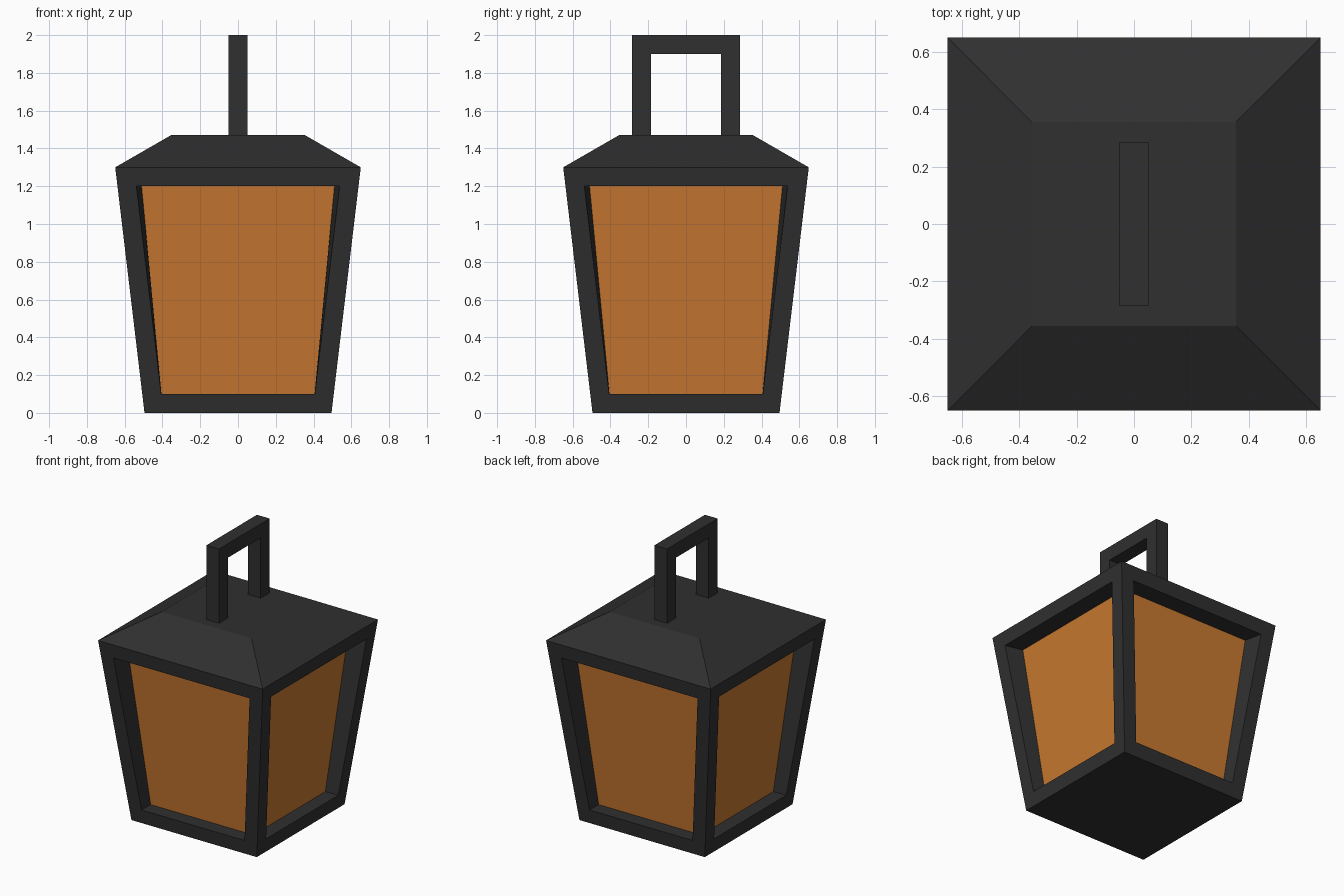
import bpy, bmesh

if "Cube" in bpy.data.objects:
    bpy.data.objects.remove(bpy.data.objects["Cube"])

Z_TOP = 1.30


def material(name, color):
    m = bpy.data.materials.new(name)
    m.diffuse_color = color
    m.use_nodes = True
    m.node_tree.nodes["Principled BSDF"].inputs["Base Color"].default_value = m.diffuse_color
    return m


metal = material("dark_metal", (0.03, 0.029, 0.03, 1))
amber = material("amber_glass", (0.58, 0.19, 0.03, 1))


def half(z):
    """Half width of the tapered body at height z."""
    return 0.495 + (0.65 - 0.495) * z / Z_TOP


def loft(name, rings, mat, caps=True):
    """Bridge a stack of equal-length closed rings, listed in order."""
    bm = bmesh.new()
    loops = [[bm.verts.new(p) for p in ring] for ring in rings]
    for a, b in zip(loops, loops[1:]):
        n = len(a)
        for i in range(n):
            bm.faces.new((a[i], a[(i + 1) % n], b[(i + 1) % n], b[i]))
    if caps:
        bm.faces.new(loops[0][::-1])
        bm.faces.new(loops[-1])
    bmesh.ops.recalc_face_normals(bm, faces=bm.faces)
    me = bpy.data.meshes.new(name)
    bm.to_mesh(me)
    bm.free()
    me.materials.append(mat)
    ob = bpy.data.objects.new(name, me)
    bpy.context.collection.objects.link(ob)
    return ob


def square(h, z):
    return [(-h, -h, z), (h, -h, z), (h, h, z), (-h, h, z)]


# Base slab, then top rim and hipped roof
loft("base", [square(half(0), 0), square(half(0.1), 0.1)], metal)
loft("roof", [square(half(1.2), 1.2), square(0.65, 1.30), square(0.355, 1.47)], metal)

# Amber glass, a slimmer tapered box recessed behind the frame
loft("glass", [square(0.8 * half(z), z) for z in (0.1, 1.2)], amber, caps=False)


# Corner posts whose inner corner meets the glass
def post_ring(sx, sy, z):
    s, g = half(z), 0.8 * half(z)
    return [(sx * x, sy * y, z) for x, y in ((s, s), (s - 0.1, s), (g, g), (s, s - 0.1))]


for sx, sx_name in ((-1, "left"), (1, "right")):
    for sy, sy_name in ((-1, "front"), (1, "back")):
        loft(f"post_{sy_name}_{sx_name}",
             [post_ring(sx, sy, z) for z in (0.1, 1.2)], metal)

# Square carrying handle, a U profile extruded along x
profile = [(-0.285, 1.47), (-0.285, 2.0), (0.285, 2.0), (0.285, 1.47),
           (0.185, 1.47), (0.185, 1.9), (-0.185, 1.9), (-0.185, 1.47)]
loft("handle", [[(x, y, z) for y, z in profile] for x in (-0.05, 0.05)], metal)
